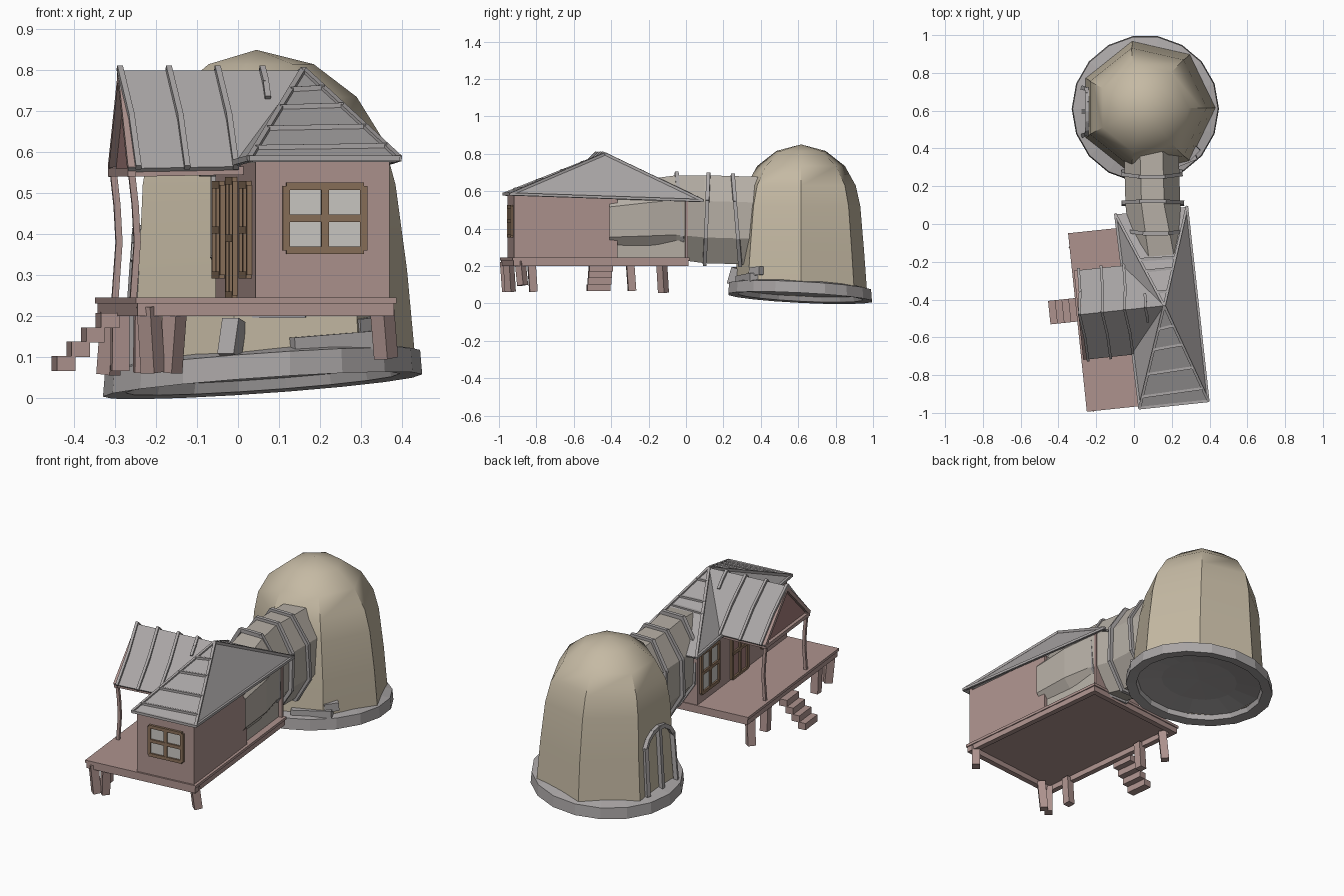
import bpy, bmesh, math
from mathutils import Vector, Matrix

if "Cube" in bpy.data.objects:
    bpy.data.objects.remove(bpy.data.objects["Cube"])

PINK, GREY, TAN = (.42, .29, .27, 1), (.40, .38, .38, 1), (.56, .49, .37, 1)
CANVAS, BROWN, PANE, RED = (.47, .43, .38, 1), (.25, .16, .10, 1), (.6, .58, .55, 1), (.36, .2, .19, 1)
HOUSE = Matrix.Translation((0, -.5, 0)) @ Matrix.Rotation(math.radians(6), 4, 'Z')
WORLD = Matrix.Identity(4)
mats = {}


def finish(bm, name, color, frame=WORLD):
    bm.transform(frame)
    bmesh.ops.recalc_face_normals(bm, faces=bm.faces)
    me = bpy.data.meshes.new(name)
    bm.to_mesh(me)
    bm.free()
    ob = bpy.data.objects.new(name, me)
    bpy.context.collection.objects.link(ob)
    if color not in mats:
        mats[color] = bpy.data.materials.new("colour_%d" % len(mats))
        mats[color].diffuse_color = color
    me.materials.append(mats[color])
    return ob


def add_box(bm, lo, hi):
    lo, hi = Vector(lo), Vector(hi)
    m = Matrix.Translation((lo + hi) / 2) @ Matrix.Diagonal((*(hi - lo), 1))
    bmesh.ops.create_cube(bm, size=1, matrix=m)


def add_path(bm, pts, w):
    # square bars strung along a list of points
    for p, q in zip(pts, pts[1:]):
        p, q = Vector(p), Vector(q)
        d = q - p
        m = Matrix.Translation((p + q) / 2) @ d.to_track_quat('Z', 'Y').to_matrix().to_4x4()
        bmesh.ops.create_cube(bm, size=1, matrix=m @ Matrix.Diagonal((w, w, d.length + w * .4, 1)))


def boxes(name, color, items, frame=HOUSE):
    bm = bmesh.new()
    for lo, hi in items:
        add_box(bm, lo, hi)
    return finish(bm, name, color, frame)


def paths(name, color, items, w, frame=HOUSE):
    bm = bmesh.new()
    for pts in items:
        add_path(bm, pts, w)
    return finish(bm, name, color, frame)


def sheet(name, color, polys, thick, frame=HOUSE):
    bm = bmesh.new()
    for poly in polys:
        bm.faces.new([bm.verts.new(p) for p in poly])
    bmesh.ops.remove_doubles(bm, verts=bm.verts, dist=.0005)
    ob = finish(bm, name, color, frame)
    ob.modifiers.new("thickness", 'SOLIDIFY').thickness = thick
    return ob


def loft(bm, rings, closed=False):
    loops = [[bm.verts.new(p) for p in r] for r in rings]
    pairs = list(zip(loops, loops[1:])) + ([(loops[-1], loops[0])] if closed else [])
    for a, b in pairs:
        for i in range(len(a)):
            j = (i + 1) % len(a)
            bm.faces.new((a[i], a[j], b[j], b[i]))
    return loops


def cap(bm, loop, point):
    tip = bm.verts.new(point)
    for i in range(len(loop)):
        bm.faces.new((loop[i], loop[(i + 1) % len(loop)], tip))


def tilt(x, y):
    return .07 * (x - .06) - .05 * (y - .61)


def circle(cx, cy, r, z, n, lean=1):
    out = []
    for i in range(n):
        a = 2 * math.pi * i / n
        x, y = cx + r * math.cos(a), cy + r * math.sin(a)
        out.append((x, y, z + lean * tilt(x, y)))
    return out


# Seven-sided dome
bm = bmesh.new()
profile = [(.07, .364, .06, 1), (.068, .345, .3, .5), (.06, .325, .52, 0), (.055, .3, .63, 0),
           (.05, .24, .735, 0), (.05, .135, .815, 0)]
loops = loft(bm, [circle(cx, .615, r, z, 7, k) for cx, r, z, k in profile])
cap(bm, loops[-1], (.045, .615, .85))
dome = finish(bm, "dome", TAN)
bpy.context.view_layer.objects.active = dome
dome.select_set(True)
bpy.ops.object.shade_smooth_by_angle(angle=math.radians(42))

# Tilted foundation ring, floor inside it and loose slabs on top
bm = bmesh.new()
loft(bm, [circle(.06, .61, r, z, 18) for r, z in [(.335, .035), (.39, .03), (.385, .09), (.315, .105)]], True)
finish(bm, "foundation_ring", GREY)
bm = bmesh.new()
cap(bm, loft(bm, [circle(.06, .61, .335, .06, 18), circle(.06, .61, .2, .08, 18)])[-1], (.06, .61, .085))
finish(bm, "dome_floor", GREY)
paths("foundation_slabs", GREY, [[(.14, .29, .125), (.32, .36, .14)], [(.29, .36, .17), (.33, .4, .175)],
                                 [(-.02, .25, .11), (-.01, .27, .18)]], .045, WORLD)

# Arched door on the left face of the dome
arch = []
for t in (-1, -.95, -.75, -.4, 0, .4, .75, .95, 1):
    z = .08 if abs(t) == 1 else .3 + .11 * math.sqrt(1 - t * t)
    arch.append((-.268 + .07 * (z - .08), .595 + .125 * t, z))
paths("dome_door_frame", GREY, [arch, [(-.248, .595, .41), (-.268, .595, .08)]], .022, WORLD)

# Canvas tunnel joining dome and house
sections = [(.45, .09, .44, .145, .235), (.1, .1, .45, .145, .235), (-.05, .125, .46, .155, .225),
            (-.2, .15, .45, .165, .215), (-.41, .17, .435, .16, .195)]


def octagon(y, cx, cz, rx, rz, lean=0):
    k = math.cos(math.pi / 8)
    pts = []
    for i in range(8):
        a = math.pi / 8 + i * math.pi / 4
        s = math.sin(a) / k
        pts.append((cx + rx / k * math.cos(a), y + lean * s, cz + rz * s))
    return pts


bm = bmesh.new()
loft(bm, [octagon(*s) for s in sections])
finish(bm, "tunnel", CANVAS)
hoops = []
for y, cx, cz, rx, rz, lean in [(.27, .095, .445, .152, .24, -.02), (.11, .1, .45, .155, .24, .01),
                                (-.03, .115, .46, .15, .235, -.02)]:
    o = octagon(y, cx, cz, rx, rz, lean)
    hoops.append(o + o[:1])
hoops.append([(.03, -.19, .668), (.21, -.18, .672)])
paths("tunnel_hoops", GREY, hoops, .02, WORLD)

# Deck with its under-frame, legs and stairs
boxes("deck", PINK, [((-.3, -.465, .23), (.34, .485, .245))])
boxes("deck_frame", PINK, [((-.295, -.46, .2), (.335, -.43, .232)), ((-.295, .45, .2), (.335, .48, .232)),
                           ((-.295, -.46, .2), (-.265, .48, .232)), ((.305, -.46, .2), (.335, .48, .232))])
paths("deck_legs", PINK, [[(u, v, .215), (u + du, v + .01, z)] for u, v, du, z in [
    (-.265, -.44, .01, .07), (-.2, -.43, -.01, .07), (-.265, -.3, 0, .07),
    (.31, -.42, .01, .105), (-.265, .23, 0, .075), (-.265, .4, -.01, .065)]], .042)
boxes("stairs", PINK, [((-.335 - .036 * i, .015, .17 - .035 * i), (-.29 - .036 * i, .14, .207 - .035 * i))
                       for i in range(4)])

# House walls
boxes("walls", PINK, [((-.005, -.455, .235), (.325, -.435, .585)), ((-.005, -.45, .235), (.012, .48, .575)),
                      ((.305, -.45, .235), (.325, .1, .575)), ((-.005, .465, .235), (.325, .48, .56))])
boxes("canvas_wall", CANVAS, [((.29, .1, .235), (.305, .47, .565))])


# Windows and door: frame bars around panes, on the front or left wall
def window(name, axis, c, z0, z1, half, bars=True):
    def item(a0, a1, b0, b1, out):
        if axis == 'front':
            return ((a0, -.455 - out, b0), (a1, -.445, b1))
        return ((-.005 - out, a0, b0), (.002, a1, b1))
    w, zc = .018, (z0 + z1) / 2
    fr = [item(c + s * half - w / 2, c + s * half + w / 2, z0, z1, .012) for s in (-1, 0, 1)]
    fr += [item(c - half, c + half, z - w / 2, z + w / 2, .013) for z in (z0, zc, z1)]
    boxes(name + "_frame", BROWN, fr)
    boxes(name + "_panes", PANE if bars else RED, [item(c - half, c + half, z0, z1, .004)])


window("front_window", 'front', .165, .36, .517, .095)
window("rear_side_window", 'side', .36, .3, .52, .09)
window("near_side_window", 'side', -.27, .3, .52, .09)
window("door", 'side', .05, .25, .53, .08, False)

# Pyramid roof over the main room, gabled roof over the porch
PEAK = Vector((.166, .05, .8))
FL, FR, BR, BL = [Vector(p) for p in ((-.02, -.475, .585), (.345, -.475, .585), (.34, .558, .55), (-.04, .558, .55))]
sheet("main_roof", GREY, [(a, b, PEAK) for a, b in ((FL, FR), (FR, BR), (BR, BL), (BL, FL))], .01)
RIDGE = Vector((-.29, .05, .8))
sheet("porch_roof", GREY, [((-.29, v, .56), (-.02, v, .565), PEAK, RIDGE) for v in (-.19, .285)], .012)

# Roof trim: hips, eaves and horizontal battens
trim = [[c, PEAK] for c in (FL, FR, BR, BL)] + [[FL, FR], [FR, BR], [BL, FL]]
for t in (.12, .34, .58, .78):
    trim.append([FL.lerp(PEAK, t) + Vector((0, -.005, 0)), FR.lerp(PEAK, t + .02) + Vector((0, -.005, 0))])
trim += [[BL.lerp(PEAK, t), BR.lerp(PEAK, t)] for t in (.62, .85)]
paths("main_roof_trim", GREY, trim, .014)
battens = []
for u, end in ((-.285, .56), (-.165, .56), (-.045, .56), (.065, .73)):
    for v in (-.195, .29):
        k = (.8 - end) / .24
        low = Vector((u + .02 * k, .05 + (v - .05) * k, end + .004))
        top = Vector((u, .05, .805))
        battens.append([top, top.lerp(low, .5) + Vector((.006 * k, 0, .002)), low])
paths("porch_roof_battens", GREY, battens, .014)

# Porch posts, beams and gable
paths("porch_posts", PINK, [[(-.275, v, .24), (-.265, v, .38), (-.27, v, .47), (-.28, v, .56)]
                            for v in (-.165, .26)], .016)
paths("porch_beams", PINK, [[(-.28, -.18, .55), (-.28, .275, .55)], [(-.285, -.17, .55), (0, -.17, .555)],
                            [(-.285, .265, .55), (0, .265, .555)], [(-.28, -.18, .56), (-.28, .05, .785)],
                            [(-.28, .275, .56), (-.28, .05, .785)]], .02)
sheet("porch_gable", RED, [((-.272, -.18, .56), (-.272, .275, .56), (-.272, .05, .785))], .008)

for m in bpy.data.materials:
    if m.users and not m.is_grease_pencil:
        m.use_nodes = True
        m.node_tree.nodes["Principled BSDF"].inputs["Base Color"].default_value = m.diffuse_color
